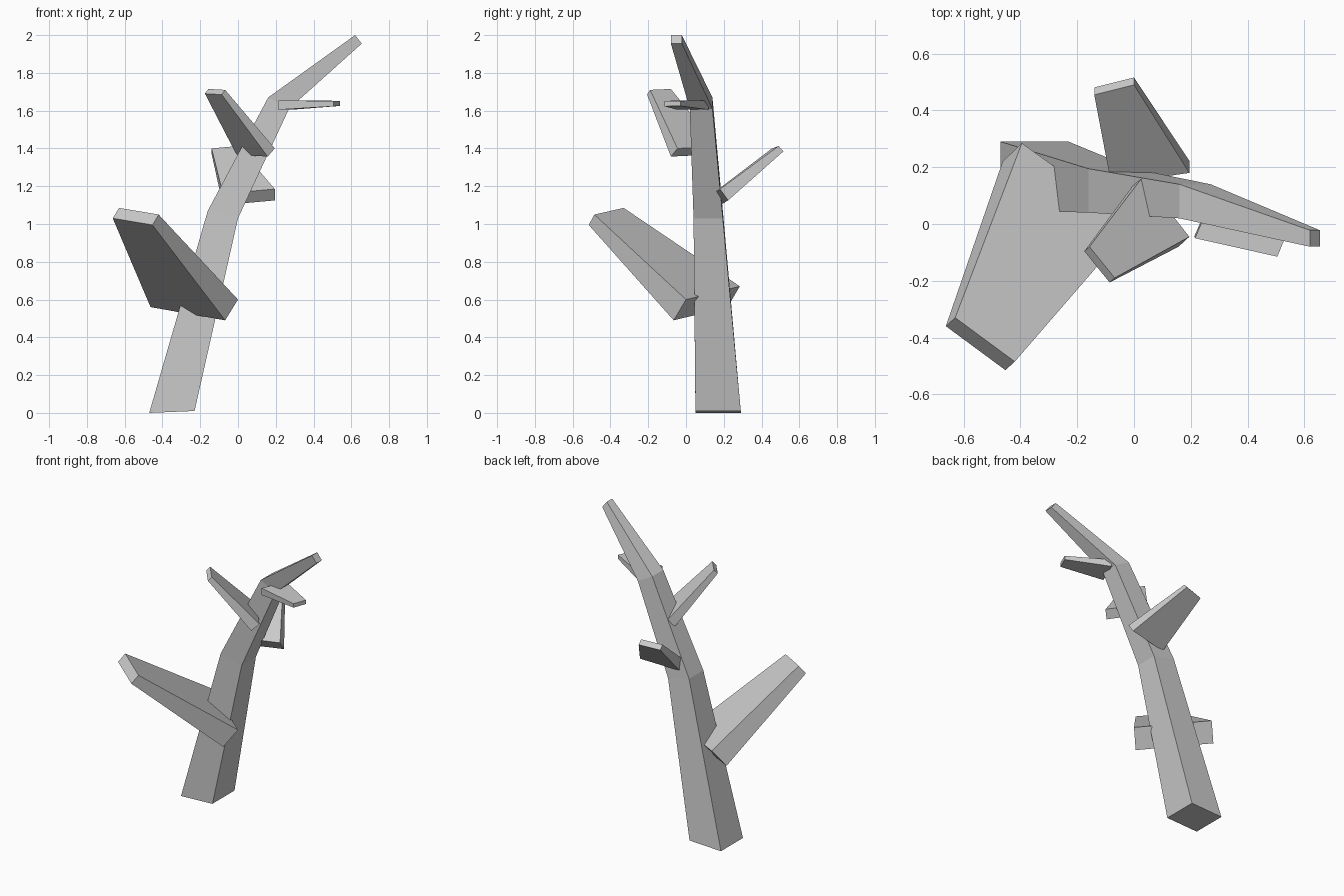
import bpy
import bmesh
from mathutils import Vector

if "Cube" in bpy.data.objects:
    bpy.data.objects.remove(bpy.data.objects["Cube"])


def loft(name, rings):
    """Skin a stack of four-cornered rings and cap both ends."""
    bm = bmesh.new()
    loops = [[bm.verts.new(p) for p in ring] for ring in rings]
    for a, b in zip(loops, loops[1:]):
        for i in range(4):
            j = (i + 1) % 4
            bm.faces.new((a[i], a[j], b[j], b[i]))
    bm.faces.new(loops[0][::-1])
    bm.faces.new(loops[-1])
    bmesh.ops.recalc_face_normals(bm, faces=bm.faces)
    mesh = bpy.data.meshes.new(name)
    bm.to_mesh(mesh)
    bm.free()
    obj = bpy.data.objects.new(name, mesh)
    bpy.context.collection.objects.link(obj)


def trunk_ring(x0, z0, x1, z1, y0, y1):
    """Tilted square section: left edge at x0, z0, right edge at x1, z1."""
    return [(x0, y0, z0), (x1, y0, z1), (x1, y1, z1), (x0, y1, z0)]


def end_ring(a, b, down):
    """Branch end: upper edge from a to b, thickness along down."""
    a, b, down = Vector(a), Vector(b), Vector(down)
    return [a, b, b + down, a + down]


# Bent, tapering trunk
loft("trunk", [
    trunk_ring(-0.47, 0.0, -0.23, 0.01, 0.05, 0.29),
    trunk_ring(-0.16, 1.07, 0.0, 1.03, 0.04, 0.195),
    trunk_ring(0.16, 1.67, 0.27, 1.61, 0.02, 0.14),
    trunk_ring(0.62, 2.0, 0.655, 1.955, -0.08, -0.022),
])

# Branches: base edge, base thickness, tip edge, tip thickness
branches = {
    "large_lower_branch": (
        (-0.395, 0.285, 0.67), (0.0, 0.0, 0.6), (-0.068, -0.065, -0.11),
        (-0.63, -0.33, 1.085), (-0.42, -0.485, 1.05), (-0.033, -0.03, -0.055)),
    "upper_front_branch": (
        (0.03, 0.165, 1.41), (0.195, -0.045, 1.40), (-0.038, -0.035, -0.043),
        (-0.157, -0.08, 1.715), (-0.068, -0.19, 1.71), (-0.018, -0.016, -0.025)),
    "back_branch": (
        (-0.08, 0.14, 1.16), (0.195, 0.18, 1.185), (0.0, 0.043, -0.06),
        (-0.14, 0.455, 1.40), (0.0, 0.49, 1.413), (0.0, 0.026, -0.028)),
    "small_side_branch": (
        (0.285, 0.115, 1.655), (0.215, -0.05, 1.655), (-0.003, 0.005, -0.05),
        (0.54, -0.03, 1.652), (0.505, -0.115, 1.65), (0.0, 0.0, -0.027)),
}
for name, (b0, b1, bd, t0, t1, td) in branches.items():
    loft(name, [end_ring(b0, b1, bd), end_ring(t0, t1, td)])
